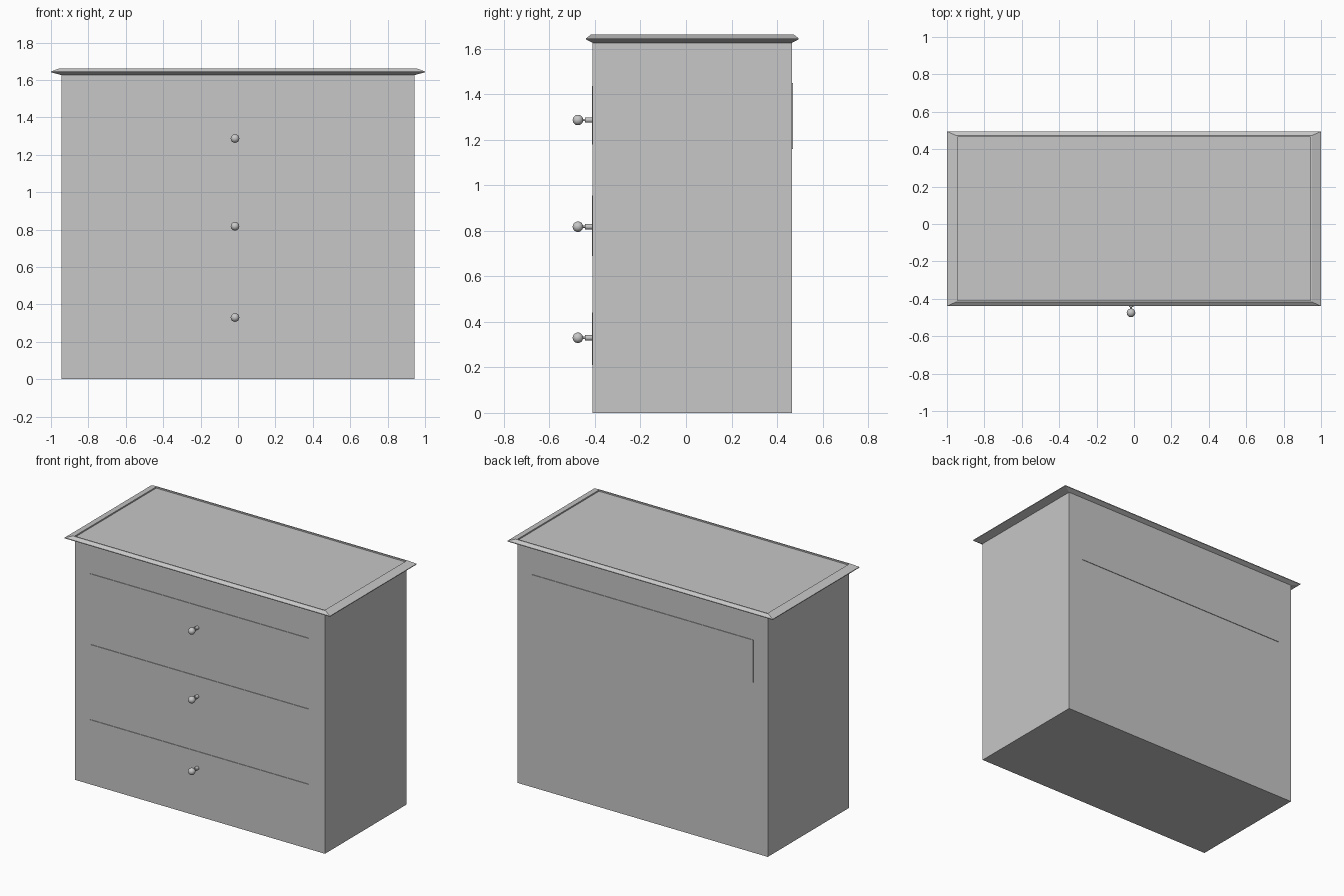
import bpy, bmesh, math
from mathutils import Matrix, Vector

if "Cube" in bpy.data.objects:
    bpy.data.objects.remove(bpy.data.objects["Cube"])

grey = bpy.data.materials.new("plain grey")
grey.diffuse_color = (0.57, 0.57, 0.57, 1)
grey.use_nodes = True
grey.node_tree.nodes["Principled BSDF"].inputs["Base Color"].default_value = grey.diffuse_color


def finish(name, bm, smooth=False):
    bmesh.ops.recalc_face_normals(bm, faces=bm.faces)
    mesh = bpy.data.meshes.new(name)
    bm.to_mesh(mesh)
    bm.free()
    mesh.materials.append(grey)
    ob = bpy.data.objects.new(name, mesh)
    bpy.context.collection.objects.link(ob)
    if smooth:
        bpy.ops.object.select_all(action='DESELECT')
        ob.select_set(True)
        bpy.context.view_layer.objects.active = ob
        bpy.ops.object.shade_smooth_by_angle(angle=math.radians(40))
    return ob


def box(name, lo, hi):
    lo, hi = Vector(lo), Vector(hi)
    bm = bmesh.new()
    bmesh.ops.create_cube(bm, size=1, matrix=Matrix.Translation((lo + hi) / 2)
                          @ Matrix.Diagonal((*(hi - lo), 1)))
    return finish(name, bm)


# Body extents
X0, X1, Y0, Y1 = -0.943, 0.943, -0.41, 0.466

box("cabinet_body", (X0, Y0, 0), (X1, Y1, 1.63))

# Moulded top: rectangular rings (overhang in x, overhang in y, height),
# ending in a slightly recessed panel
bm = bmesh.new()
rings = []
for ox, oy, z in [(0, 0, 1.626), (0.057, 0.029, 1.641), (0.057, 0.029, 1.646),
                  (0.010, 0.008, 1.662), (0, 0, 1.662), (0, 0, 1.653)]:
    rings.append([bm.verts.new((x, y, z)) for x, y in
                  [(X0 - ox, Y0 - oy), (X1 + ox, Y0 - oy),
                   (X1 + ox, Y1 + oy), (X0 - ox, Y1 + oy)]])
for a, b in zip(rings, rings[1:]):
    for i in range(4):
        j = (i + 1) % 4
        bm.faces.new((a[i], a[j], b[j], b[i]))
bm.faces.new(rings[0][::-1])
bm.faces.new(rings[-1])
finish("moulded_top", bm)


def knob(name, x, z):
    # Stem, thin neck and ball turned around the y axis
    bm = bmesh.new()
    turn = Matrix.Rotation(math.pi / 2, 4, 'X')
    for r, ya, yb in [(0.012, -0.405, -0.443), (0.005, -0.44, -0.46)]:
        bmesh.ops.create_cone(bm, cap_ends=True, segments=20, radius1=r, radius2=r,
                              depth=ya - yb,
                              matrix=Matrix.Translation((x, (ya + yb) / 2, z)) @ turn)
    bmesh.ops.create_uvsphere(bm, u_segments=24, v_segments=14, radius=0.023,
                              matrix=Matrix.Translation((x, -0.475, z)) @ turn)
    finish(name, bm, smooth=True)


# Three shallow drawer fronts with a knob each
for n, z0, z1, zk in [("top", 1.18, 1.437, 1.287), ("middle", 0.69, 0.955, 0.818),
                      ("bottom", 0.21, 0.442, 0.33)]:
    box(n + "_drawer_front", (-0.825, Y0 - 0.004, z0), (0.82, Y0 + 0.01, z1))
    knob(n + "_drawer_knob", -0.016, zk)

# Shallow panel on the back
box("back_panel", (-0.835, Y1 - 0.01, 1.16), (0.835, Y1 + 0.004, 1.45))
